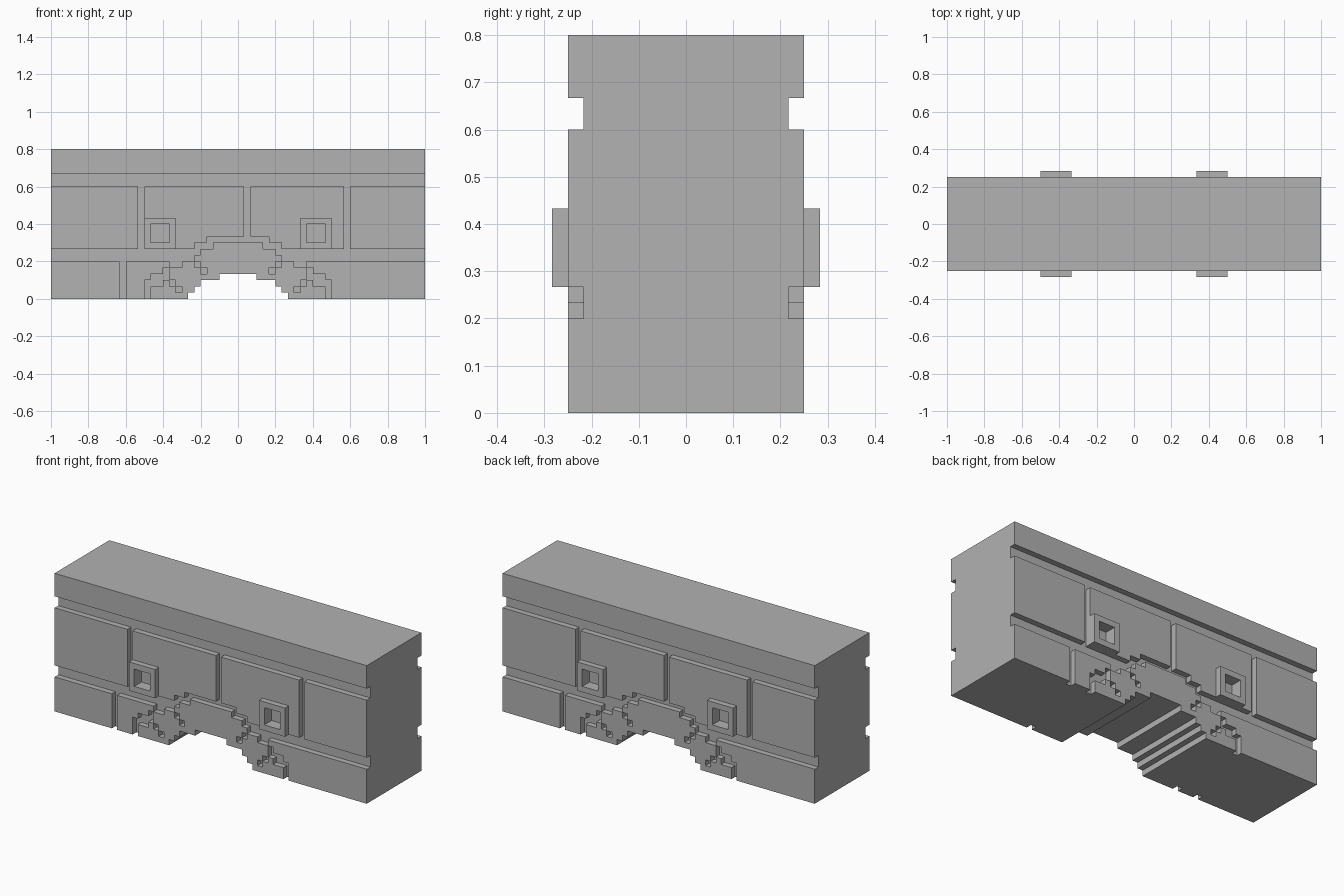
import bpy, bmesh
from mathutils import Matrix, Vector

if "Cube" in bpy.data.objects:
    bpy.data.objects.remove(bpy.data.objects["Cube"], do_unlink=True)

U = 1 / 30                           # one block unit
CORE, FACE, BOSS = 6.5, 7.5, 8.5     # depths from the middle plane

stone = bpy.data.materials.new("grey_stone")
stone.use_nodes = True
grey = (0.445, 0.445, 0.445, 1)
stone.diffuse_color = grey
stone.node_tree.nodes["Principled BSDF"].inputs["Base Color"].default_value = grey


def extrude(name, points, y0, y1, turn=False):
    """Extrude an outline of (x, z) points from depth y0 to y1."""
    bm = bmesh.new()
    face = bm.faces.new([bm.verts.new((x, y0, z)) for x, z in points])
    out = bmesh.ops.extrude_face_region(bm, geom=[face])
    moved = [g for g in out["geom"] if isinstance(g, bmesh.types.BMVert)]
    bmesh.ops.translate(bm, verts=moved, vec=Vector((0, y1 - y0, 0)))
    bmesh.ops.scale(bm, verts=bm.verts, vec=(U, U, U))
    if turn:
        bmesh.ops.rotate(bm, verts=bm.verts, matrix=Matrix.Diagonal((-1, -1, 1)))
    bmesh.ops.recalc_face_normals(bm, faces=bm.faces)
    mesh = bpy.data.meshes.new(name)
    bm.to_mesh(mesh)
    bm.free()
    mesh.materials.append(stone)
    obj = bpy.data.objects.new(name, mesh)
    bpy.context.collection.objects.link(obj)
    return obj


def outline(z, rows):
    """Stepped outline from rows of (height, x0, x1), stacked from z."""
    right, left = [], []
    for h, x0, x1 in rows:
        right += [(x1, z), (x1, z + h)]
        left += [(x0, z), (x0, z + h)]
        z += h
    return right + left[::-1]


def mirrored(rows):
    return [(h, -x1, -x0) for h, x0, x1 in rows]


def cut(obj, cutter):
    mod = obj.modifiers.new("recess", "BOOLEAN")
    mod.object, mod.operation, mod.solver = cutter, "DIFFERENCE", "EXACT"
    bpy.ops.object.select_all(action="DESELECT")
    bpy.context.view_layer.objects.active = obj
    obj.select_set(True)
    bpy.ops.object.modifier_apply(modifier=mod.name)


# Wall core with the stepped arch opening
side = [(8, 0), (8, 1), (7, 1), (7, 2), (6, 2), (6, 3), (3, 3), (3, 4)]
arch = [(-x, z) for x, z in side] + side[::-1]
extrude("wall_core", [(-30, 24), (-30, 0)] + arch + [(30, 0), (30, 24)], -CORE, CORE)

# Facing stones: name, bottom, rows
haunch = [(1, -11, -3), (1, -11, -6), (1, -9, -7)]
springer = [(1, -14, -8), (1, -14, -10), (1, -12, -11)]
voussoir = [(1, -9, -7), (1, -10, -6)] + haunch
stones = [
    ("top_band", 20, [(4, -30, 30)]),
    ("upper_panel_end_a", 8, [(10, -30, -16)]),
    ("upper_panel_end_b", 8, [(10, 18, 30)]),
    ("lower_panel_end_a", 0, [(6, -30, -19)]),
    ("lower_panel_end_b", 0, [(3, 15, 30), (1, 14, 30), (1, 12, 30), (1, 11, 30)]),
    ("arch_side_stone", 0, [(3, -18, -15), (1, -18, -14), (1, -18, -12), (1, -18, -11)]),
    ("keystone", 4, [(1, -5, 5), (1, -6, 6), (1, -7, 7), (1, -6, 6), (1, -4, 4)]),
    ("springer_a", 0, springer),
    ("springer_b", 0, mirrored(springer)),
    ("voussoir_a", 1, voussoir),
    ("voussoir_b", 1, mirrored(voussoir)),
]
# Panels that carry a raised frame: name, rows, frame start
framed = [
    ("middle_panel_a", [(1, -15, -7), (1, -15, -5), (8, -15, 1)], -15),
    ("middle_panel_b", [(1, 7, 17), (1, 5, 17), (8, 2, 17)], 10),
]

# The back repeats the front, turned half way round
for turn, label in ((False, "front_"), (True, "back_")):
    for name, z, rows in stones:
        extrude(label + name, outline(z, rows), -FACE, -CORE, turn)
    for name, rows, x in framed:
        panel = extrude(label + name, outline(8, rows), -FACE, -CORE, turn)
        frame = extrude(label + name + "_frame", outline(8, [(5, x, x + 5)]),
                        -BOSS, -FACE, turn)
        cutter = extrude("recess_cutter", outline(9, [(3, x + 1, x + 4)]),
                         -BOSS - 1, -CORE + 1, turn)
        cut(panel, cutter)
        cut(frame, cutter)
        bpy.data.objects.remove(cutter, do_unlink=True)
